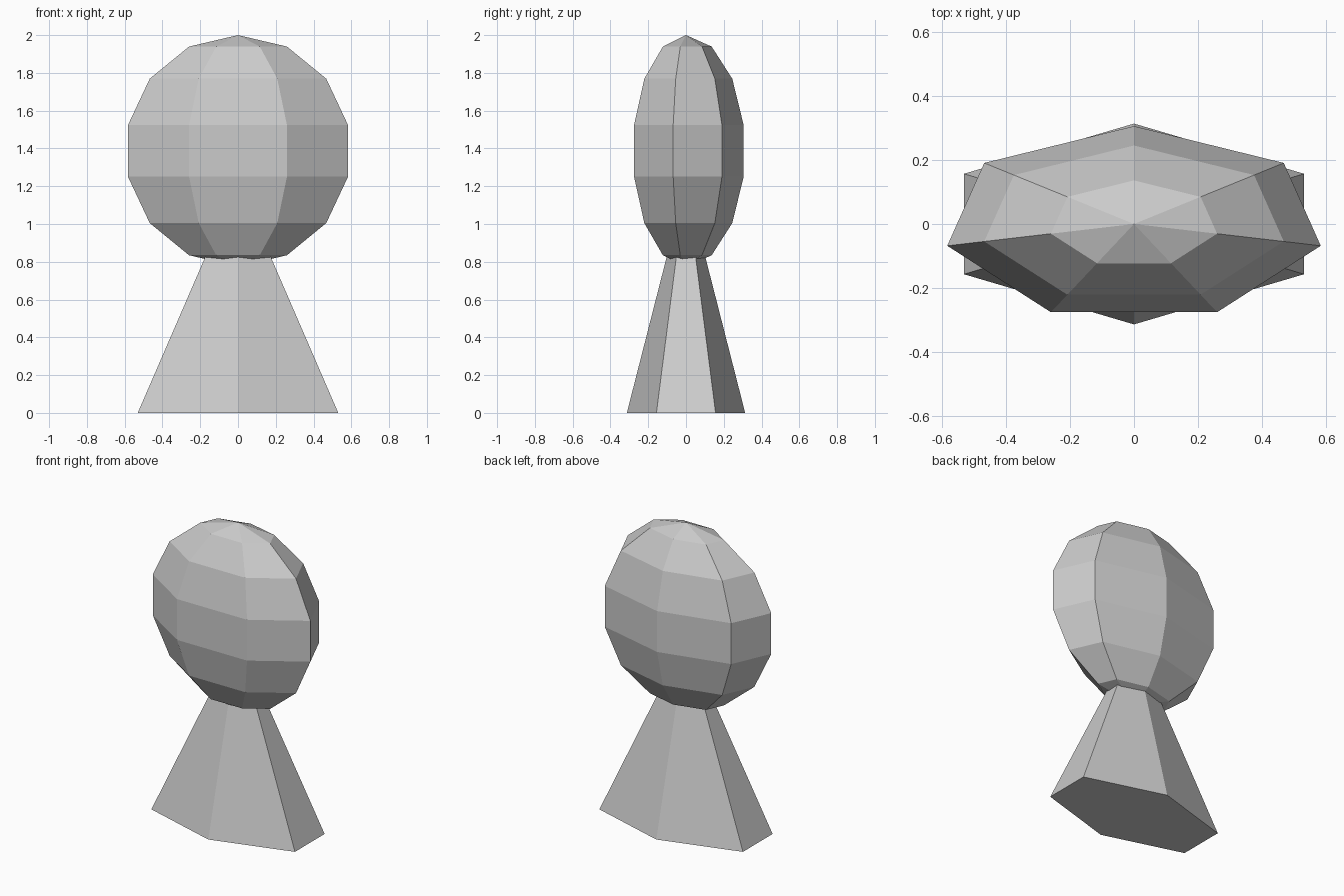
import bpy

if "Cube" in bpy.data.objects:
    bpy.data.objects.remove(bpy.data.objects["Cube"])

R = 0.613        # shared radius of both parts
FLAT = 0.511     # depth squash along y


def finish(name):
    ob = bpy.context.object
    ob.name = name
    ob.scale.y = FLAT
    bpy.ops.object.transform_apply(location=False, rotation=False, scale=True)
    bpy.ops.object.shade_flat()


# Six-sided cone body, its tip buried in the head
bpy.ops.mesh.primitive_cone_add(vertices=6, radius1=R, radius2=0, depth=2 * R,
                                location=(0, 0, R))
finish("body")

# Seven-sided flattened ball head
bpy.ops.mesh.primitive_uv_sphere_add(segments=7, ring_count=7, radius=R,
                                     location=(0, 0, 2 - R))
finish("head")
